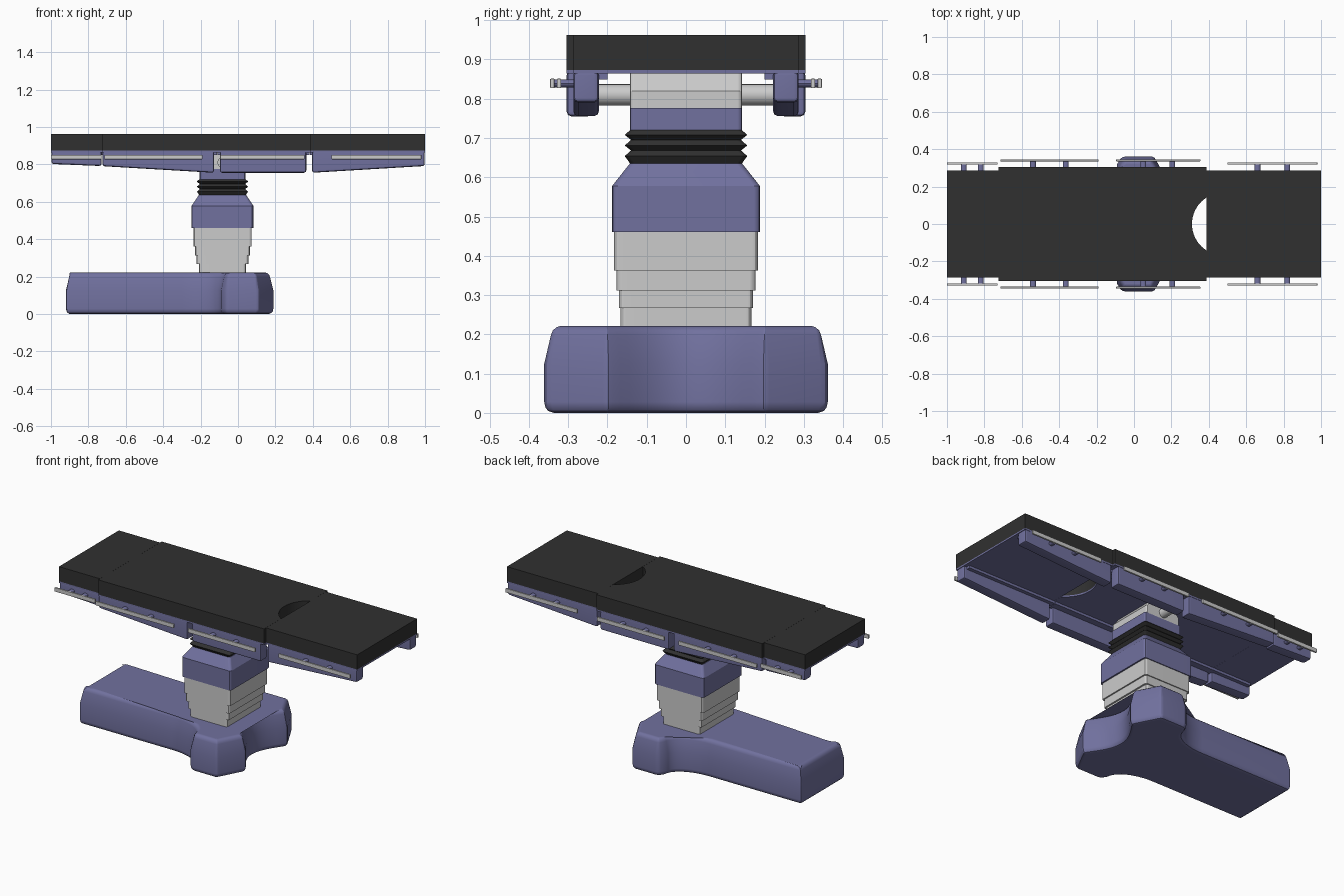
import bpy, bmesh, math
from mathutils import Vector

if "Cube" in bpy.data.objects:
    bpy.data.objects.remove(bpy.data.objects["Cube"])


def material(name, rgb):
    m = bpy.data.materials.new(name)
    m.diffuse_color = (*rgb, 1)
    m.use_nodes = True
    m.node_tree.nodes["Principled BSDF"].inputs["Base Color"].default_value = m.diffuse_color
    return m


PURPLE = material("purple_paint", (0.165, 0.165, 0.345))
BLACK = material("black_rubber", (0.03, 0.03, 0.03))


def loft(name, rings, mat=None, bevel=0, segs=2):
    """Skin equal-length rings of 3D points, cap both ends, optionally bevel sharp edges."""
    bm = bmesh.new()
    vs = [[bm.verts.new(p) for p in r] for r in rings]
    n = len(vs[0])
    for a, b in zip(vs, vs[1:]):
        for i in range(n):
            j = (i + 1) % n
            bm.faces.new((a[i], a[j], b[j], b[i]))
    bm.faces.new(vs[0][::-1])
    bm.faces.new(vs[-1])
    bmesh.ops.recalc_face_normals(bm, faces=bm.faces)
    if bevel:
        edges = [e for e in bm.edges if e.calc_face_angle(0) > math.radians(40)]
        bmesh.ops.bevel(bm, geom=edges, offset=bevel, segments=segs, profile=0.5,
                        affect='EDGES', clamp_overlap=True)
    me = bpy.data.meshes.new(name)
    bm.to_mesh(me)
    bm.free()
    ob = bpy.data.objects.new(name, me)
    bpy.context.collection.objects.link(ob)
    if mat:
        me.materials.append(mat)
    bpy.ops.object.select_all(action='DESELECT')
    ob.select_set(True)
    bpy.context.view_layer.objects.active = ob
    bpy.ops.object.shade_smooth_by_angle(angle=math.radians(30))
    # Keep the large flat faces looking flat
    ob.modifiers.new("flat_faces", 'WEIGHTED_NORMAL').keep_sharp = True
    return ob


def prism_z(name, pts, z0, z1, mat=None, bevel=0):
    return loft(name, [[(x, y, z) for x, y in pts] for z in (z0, z1)], mat, bevel)


def prism_y(name, pts, y0, y1, mat=None, bevel=0):
    return loft(name, [[(x, y, z) for x, z in pts] for y in (y0, y1)], mat, bevel)


def rect(x0, x1, y0, y1):
    return [(x0, y0), (x1, y0), (x1, y1), (x0, y1)]


def rounded(cx, hx, hy, r, z):
    pts = []
    for k, (sx, sy) in enumerate([(1, 1), (-1, 1), (-1, -1), (1, -1)]):
        for i in range(4):
            a = math.pi / 2 * (k + i / 3)
            pts.append((cx + sx * (hx - r) + r * math.cos(a), sy * (hy - r) + r * math.sin(a), z))
    return pts


def inset(pts, d):
    """Move a counter-clockwise outline inwards by d."""
    out = []
    for i, p in enumerate(pts):
        p = Vector(p)
        a = (p - Vector(pts[i - 1])).normalized()
        b = (Vector(pts[(i + 1) % len(pts)]) - p).normalized()
        na, nb = Vector((-a.y, a.x)), Vector((-b.y, b.x))
        out.append(p + (na + nb) * d / (1 + na.dot(nb)))
    return out


# Base: long foot with two splayed feet and scooped sides
half = [(0.187 - 0.087 * math.cos(math.pi / 2 * i / 8), 0.19 * i / 8) for i in range(1, 8)]
half += [(0.183, 0.186), (0.189, 0.197), (0.186, 0.212), (0.118, 0.342), (0.110, 0.354),
         (0.095, 0.361), (-0.045, 0.361), (-0.062, 0.357), (-0.074, 0.347)]
for i in range(11):
    t = math.pi / 2 * i / 10
    half.append((-0.3 + 0.21 * math.cos(t), 0.32 - 0.11 * math.sin(t)))
half += [(-0.905, 0.21), (-0.916, 0.206), (-0.92, 0.195)]
outline = [(0.10, 0)] + half + [(x, -y) for x, y in reversed(half)]
section = [(0.024, 0), (0.010, 0.005), (0.003, 0.014), (0, 0.028), (0, 0.125),
           (0.017, 0.198), (0.022, 0.21), (0.031, 0.218), (0.042, 0.221)]
loft("base", [[(p[0], p[1], z) for p in inset(outline, d)] for d, z in section], PURPLE)

# Telescoping column
CX = -0.083
steps = [(0.125, 0.167, 0.21, 0.267), (0.138, 0.171, 0.267, 0.312),
         (0.148, 0.177, 0.312, 0.362), (0.156, 0.183, 0.362, 0.47)]
for n, (hx, hy, z0, z1) in enumerate(steps, 1):
    loft(f"column_stage_{n}", [rounded(CX, hx, hy, 0.015, z) for z in (z0, z1)])

# Column hood, bellows, neck and tilt head
loft("column_hood", [rounded(CX, hx, hy, 0.015, z) for hx, hy, z in
                     [(0.165, 0.188, 0.46), (0.165, 0.188, 0.578), (0.127, 0.143, 0.635)]], PURPLE)
folds = [(0.122, 0.14, 0.632)]
for i in range(3):
    folds += [(0.137, 0.156, 0.654 + 0.027 * i), (0.122, 0.14, 0.668 + 0.027 * i)]
loft("bellows", [rounded(CX, *f[:2], 0.012, f[2]) for f in folds], BLACK)
loft("neck", [rounded(CX, 0.124, 0.143, 0.012, z) for z in (0.715, 0.776)], PURPLE)
loft("tilt_head", [rounded(CX, hx, 0.143, 0.012, z) for hx, z in
                   [(0.115, 0.775), (0.115, 0.82), (0.075, 0.868)]])
circle = [(CX + 0.027 * math.cos(math.tau * i / 24), 0.81 + 0.027 * math.sin(math.tau * i / 24))
          for i in range(24)]
prism_y("tilt_axle", circle, -0.24, 0.24)

# Cushions and the plates below them, the middle one with a scooped cut-out
notch = [(0.478 - 0.168 * math.cos(a), 0.168 * math.sin(a))
         for a in [math.radians(-57.6 + 6.4 * i) for i in range(19)]]
middle = [(0.388, -0.304)] + notch + [(0.388, 0.304), (-0.724, 0.304), (-0.724, -0.304)]
outlines = {"end": rect(-1, -0.7245, -0.287, 0.287), "middle": middle,
            "long": rect(0.3885, 1, -0.287, 0.287)}
for part, pts in outlines.items():
    prism_z(f"{part}_cushion", pts, 0.873, 0.962, BLACK)
    prism_z(f"{part}_plate", pts, 0.864, 0.8735, PURPLE)

# Side housings: name, outer y, x-z profile, rail span, rail posts
sides = [
    ("end", 0.287, [(-0.998, 0.872), (-0.998, 0.802), (-0.73, 0.791), (-0.73, 0.872)],
     (-1.0, -0.73), (-0.91, -0.82)),
    ("back", 0.304, [(-0.724, 0.872), (-0.724, 0.790), (-0.128, 0.755), (-0.128, 0.872)],
     (-0.715, -0.19), (-0.54, -0.365)),
    ("seat", 0.304, [(-0.097, 0.872), (-0.097, 0.755), (0.365, 0.755), (0.365, 0.872)],
     (-0.095, 0.355), (0.05, 0.205)),
    ("long", 0.287, [(0.396, 0.872), (0.396, 0.755), (0.998, 0.791), (0.998, 0.872)],
     (0.50, 0.98), (0.66, 0.82)),
]
for label, s in (("left", 1), ("right", -1)):
    for part, y, profile, (x0, x1), posts in sides:
        tag = f"{part}_{label}"
        prism_y(f"{tag}_housing", profile, s * (y - 0.065), s * y, PURPLE, 0.012)
        # Inner ledge that fixes the housing to the plate
        a, b = max(profile[0][0] - 0.012, -0.98), min(profile[-1][0] + 0.016, 0.98)
        prism_y(f"{tag}_ledge", [(a, 0.849), (b, 0.849), (b, 0.868), (a, 0.868)],
                s * 0.2, s * (y - 0.05), PURPLE)
        # Accessory rail on short posts
        r = y + 0.031
        prism_y(f"{tag}_rail", [(x0, 0.827), (x1, 0.827), (x1, 0.851), (x0, 0.851)],
                s * r, s * (r + 0.011), None, 0.002)
        for i, px in enumerate(posts, 1):
            pts = [(px + 0.015 * math.cos(math.tau * k / 16), 0.839 + 0.01 * math.sin(math.tau * k / 16))
                   for k in range(16)]
            prism_y(f"{tag}_post_{i}", pts, s * (y - 0.01), s * (r + 0.002), PURPLE)
